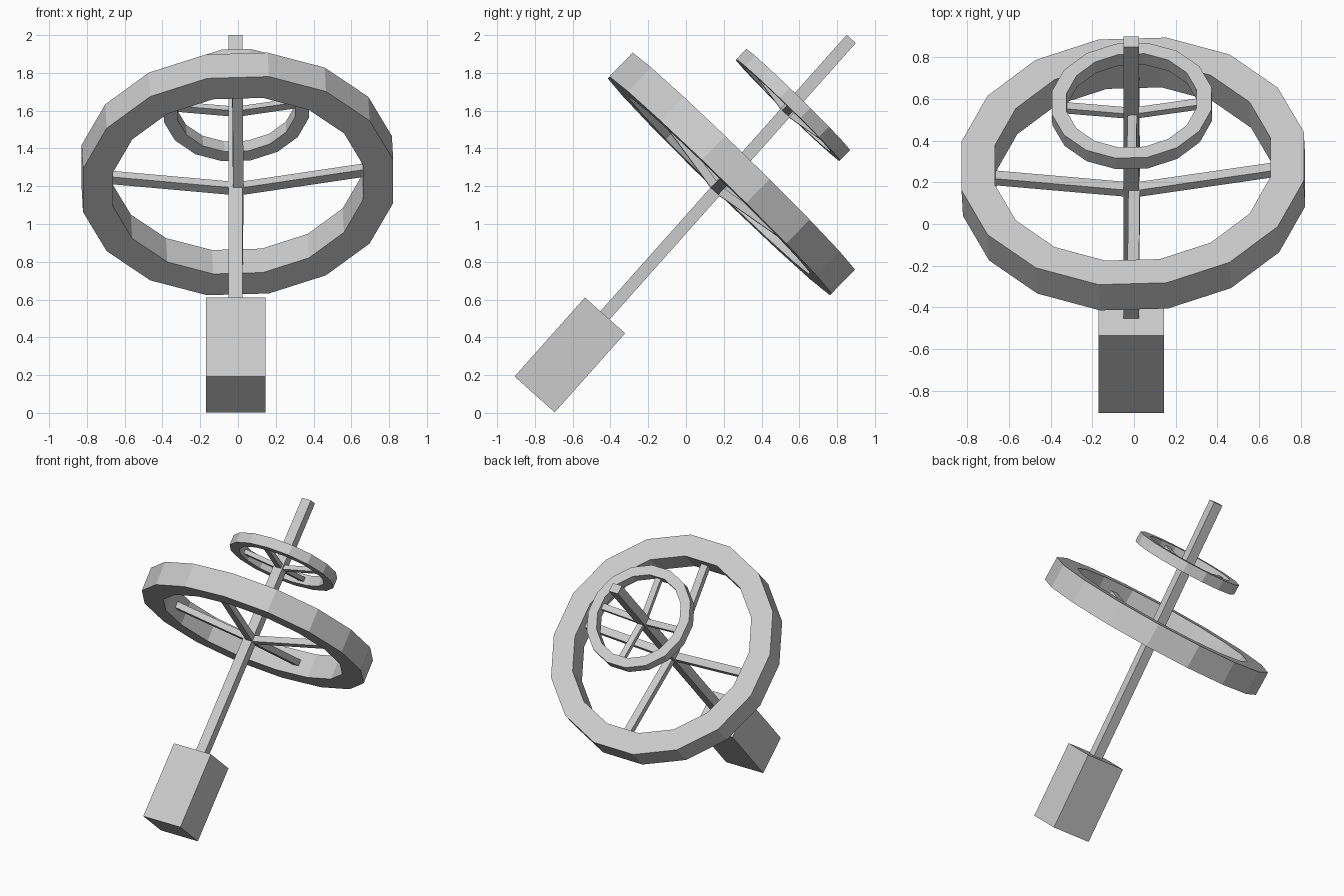
import bpy, bmesh
from math import radians, pi, cos, sin
from mathutils import Matrix, Vector

cube = bpy.data.objects.get("Cube")
if cube:
    bpy.data.objects.remove(cube, do_unlink=True)

gray = bpy.data.materials.new("light gray")
gray.use_nodes = True
COLOR = (0.6, 0.6, 0.6, 1)
gray.diffuse_color = COLOR
gray.node_tree.nodes["Principled BSDF"].inputs["Base Color"].default_value = COLOR

AXIS_X = -0.0125
SHAFT_TILT = Matrix.Rotation(radians(-41.7), 4, 'X')
# wheels lean a little off the shaft axis
WHEEL_TILT = Matrix.Rotation(radians(-44.3), 4, 'X') @ Matrix.Rotation(radians(-2.3), 4, 'Y')


def finish(name, bm, matrix):
    bmesh.ops.recalc_face_normals(bm, faces=bm.faces)
    mesh = bpy.data.meshes.new(name)
    bm.to_mesh(mesh)
    bm.free()
    mesh.materials.append(gray)
    obj = bpy.data.objects.new(name, mesh)
    obj.matrix_world = matrix
    bpy.context.collection.objects.link(obj)


def block(name, size, matrix):
    bm = bmesh.new()
    bmesh.ops.create_cube(bm, size=1)
    bmesh.ops.scale(bm, vec=size, verts=bm.verts)
    finish(name, bm, matrix)


def wheel(name, center, outer, inner, depth, dish, spoke_size, sides=16):
    place = Matrix.Translation(center) @ WHEEL_TILT
    # faceted rim: square section carried round the axis
    bm = bmesh.new()
    section = [(outer, -depth / 2), (outer, depth / 2), (inner, depth / 2), (inner, -depth / 2)]
    loops = []
    for i in range(sides):
        a = 2 * pi * (i + 0.5) / sides
        loops.append([bm.verts.new((r * cos(a), r * sin(a), z)) for r, z in section])
    for i in range(sides):
        p, q = loops[i], loops[(i + 1) % sides]
        for k in range(4):
            n = (k + 1) % 4
            bm.faces.new((p[k], q[k], q[n], p[n]))
    finish(name + "_rim", bm, place)
    # four dished spokes rising from the shaft to the rim
    hub, tip = Vector((0, 0, -dish)), Vector((inner * 0.985, 0, 0))
    run = tip - hub
    slope = run.to_track_quat('X', 'Z').to_matrix().to_4x4()
    for i in range(4):
        turn = Matrix.Rotation(i * pi / 2, 4, 'Z')
        block(f"{name}_spoke_{i + 1}", (run.length, *spoke_size),
              place @ turn @ Matrix.Translation((hub + tip) / 2) @ slope)


# counterweight block at the foot
block("base_block", (0.315, 0.285, 0.56),
      Matrix.Translation((AXIS_X, -0.615, 0.307)) @ SHAFT_TILT)

# long square shaft from the block to the top end
foot, top = Vector((AXIS_X, -0.47, 0.477)), Vector((AXIS_X, 0.878, 1.977))
block("shaft", (0.075, 0.065, (top - foot).length),
      Matrix.Translation((foot + top) / 2) @ SHAFT_TILT)

wheel("large_wheel", (-0.003, 0.24, 1.265), 0.838, 0.675, 0.177, 0.11, (0.055, 0.045))
wheel("small_wheel", (-0.01, 0.566, 1.63), 0.391, 0.318, 0.076, 0.05, (0.045, 0.032))
